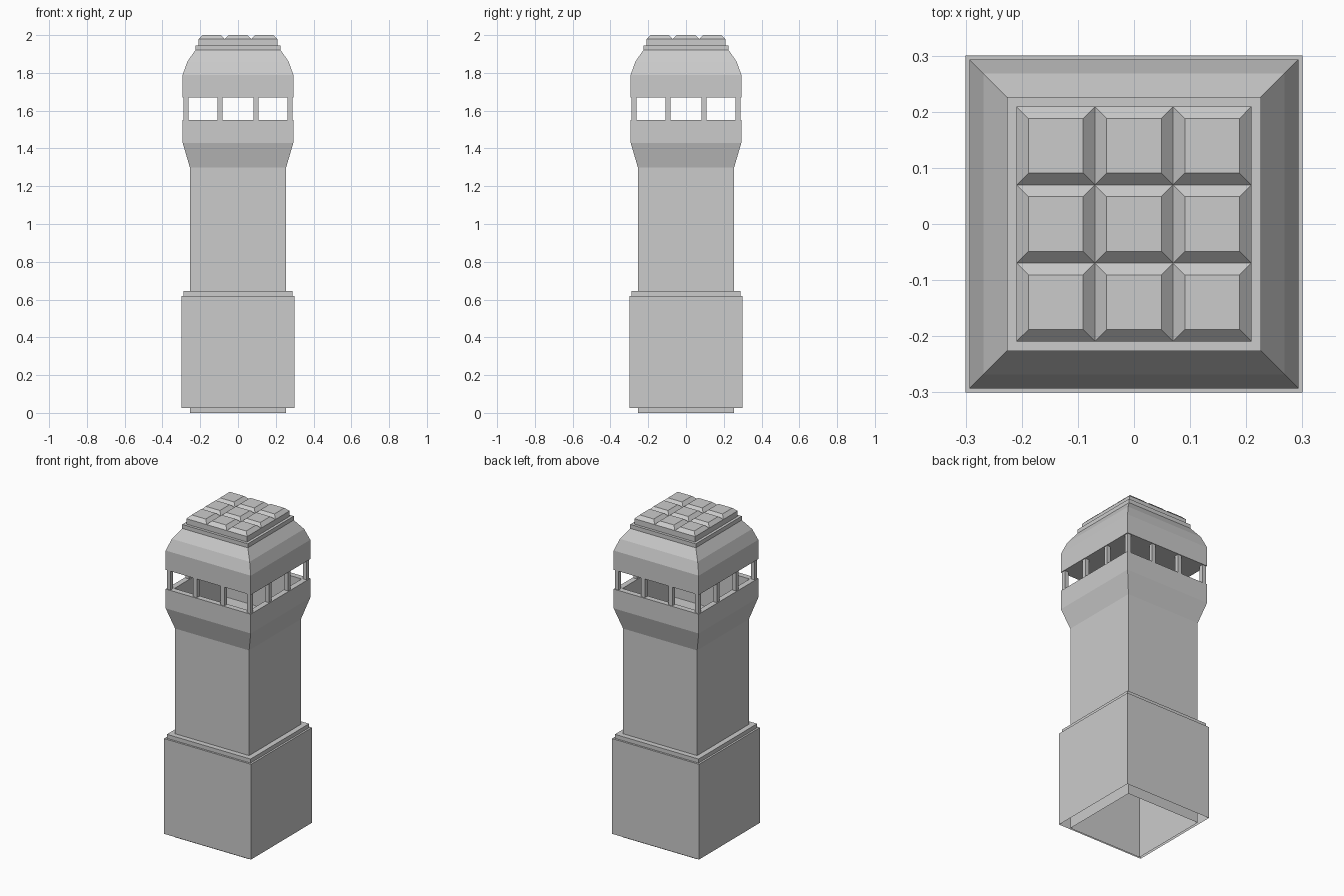
import bpy, bmesh

if "Cube" in bpy.data.objects:
    bpy.data.objects.remove(bpy.data.objects["Cube"])


def square_loft(name, profile, cap_top=False, cap_bottom=False, center=(0, 0)):
    """Stack square rings given as (half width, z) and skin between them."""
    bm = bmesh.new()
    cx, cy = center
    rings = [[bm.verts.new((cx + sx * h, cy + sy * h, z))
              for sx, sy in ((-1, -1), (1, -1), (1, 1), (-1, 1))]
             for h, z in profile]
    for a, b in zip(rings, rings[1:]):
        for i in range(4):
            j = (i + 1) % 4
            bm.faces.new((a[i], a[j], b[j], b[i]))
    if cap_bottom:
        bm.faces.new(rings[0][::-1])
    if cap_top:
        bm.faces.new(rings[-1])
    mesh = bpy.data.meshes.new(name)
    bm.to_mesh(mesh)
    bm.free()
    obj = bpy.data.objects.new(name, mesh)
    bpy.context.collection.objects.link(obj)
    return obj


SHAFT = 0.255
HEAD = 0.293

# Hollow shaft, open underneath, closed by the lookout floor
square_loft("shaft", [(SHAFT, 0), (SHAFT, 1.30)], cap_top=True)

# Wide base sleeve with stepped upper lip
square_loft("base", [(0.30, 0.027), (0.30, 0.62), (0.288, 0.62),
                     (0.288, 0.645), (SHAFT, 0.645)])

# Flared parapet with sill and inner wall
square_loft("parapet", [(SHAFT, 1.30), (HEAD, 1.43), (HEAD, 1.55),
                        (SHAFT + 0.003, 1.55), (SHAFT, 1.302)])

# Window posts around the lookout, four per side sharing the corners
POST = 0.0125
EDGE = 0.288 - POST
steps = (-EDGE, -0.095, 0.095, EDGE)
for x in steps:
    for y in steps:
        if EDGE in (abs(x), abs(y)):
            square_loft("window_post", [(POST, 1.55), (POST, 1.67)], center=(x, y))

# Roof with two slopes, a flat ceiling and a stepped top
square_loft("roof", [(HEAD, 1.67), (HEAD, 1.79), (0.268, 1.86), (0.226, 1.92),
                     (0.226, 1.945), (0.209, 1.945), (0.209, 1.979)],
            cap_bottom=True)

# Three by three bevelled roof blocks
CELL = 0.209 * 2 / 3
for i in (-1, 0, 1):
    for j in (-1, 0, 1):
        square_loft("roof_block", [(CELL / 2, 1.979), (CELL / 2 - 0.021, 2.0)],
                    cap_top=True, center=(i * CELL, j * CELL))
